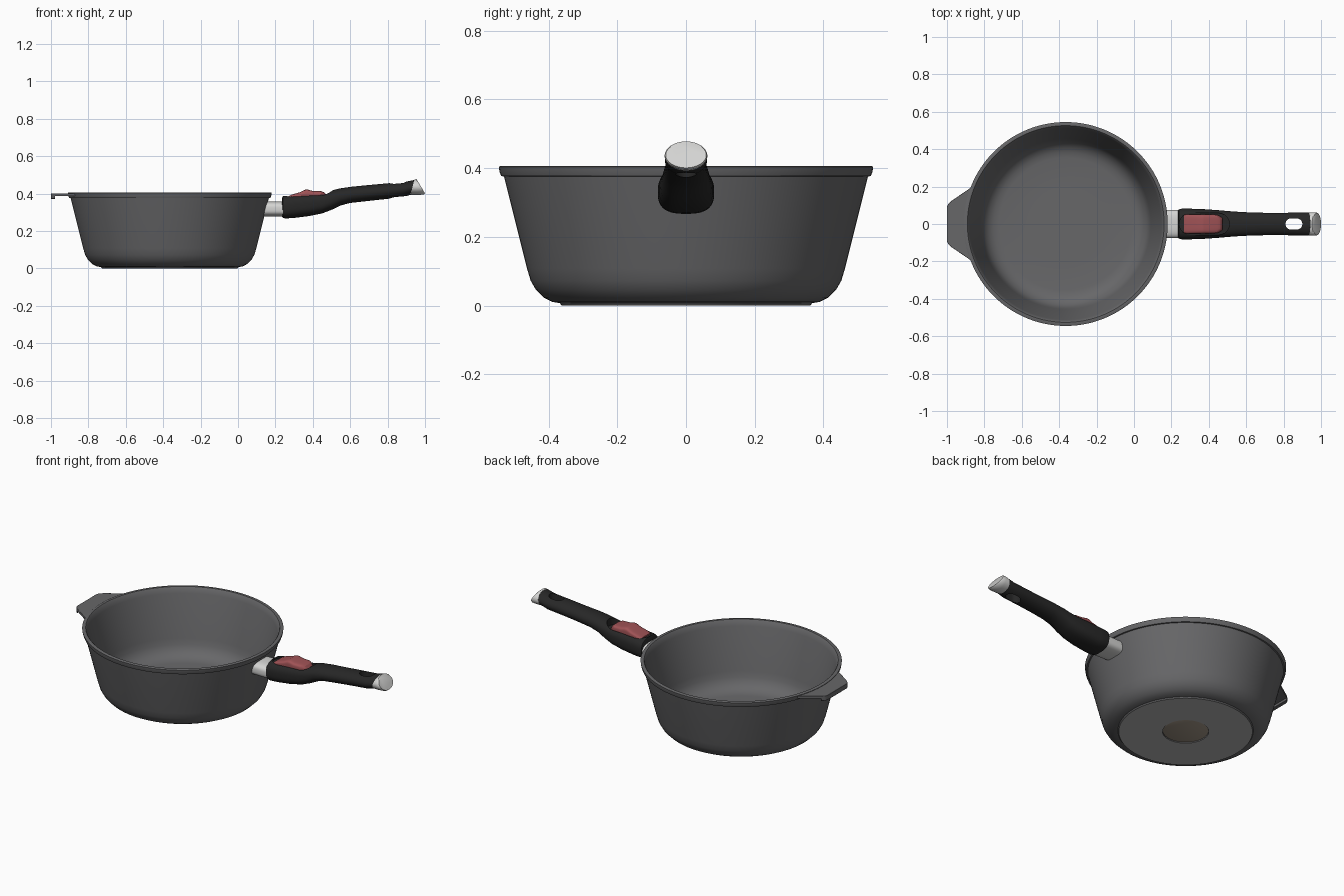
import bpy, bmesh, math

if "Cube" in bpy.data.objects:
    bpy.data.objects.remove(bpy.data.objects["Cube"])

CX = -0.365  # pan centre on x


def mat(name, r, g, b):
    m = bpy.data.materials.new(name)
    m.diffuse_color = (r, g, b, 1)
    m.use_nodes = True
    m.node_tree.nodes["Principled BSDF"].inputs["Base Color"].default_value = m.diffuse_color
    return m


PAN = mat("dark_grey_coating", 0.135, 0.135, 0.14)
BLACK = mat("black_grip", 0.02, 0.02, 0.02)
RED = mat("red_button", 0.35, 0.085, 0.092)
METAL = mat("light_grey_metal", 0.66, 0.66, 0.65)
BASE = mat("grey_base_metal", 0.43, 0.43, 0.43)
BROWN = mat("brown_grey_base", 0.34, 0.285, 0.225)


def smooth(ob, angle=35):
    bpy.ops.object.select_all(action='DESELECT')
    bpy.context.view_layer.objects.active = ob
    ob.select_set(True)
    bpy.ops.object.shade_smooth_by_angle(angle=math.radians(angle))


def finish(bm, name, material, angle=35):
    bmesh.ops.recalc_face_normals(bm, faces=bm.faces)
    me = bpy.data.meshes.new(name)
    bm.to_mesh(me)
    bm.free()
    ob = bpy.data.objects.new(name, me)
    bpy.context.collection.objects.link(ob)
    me.materials.append(material)
    smooth(ob, angle)
    return ob


def skin(bm, rings):
    n = len(rings[0])
    for a, b in zip(rings, rings[1:]):
        for i in range(n):
            j = (i + 1) % n
            bm.faces.new((a[i], a[j], b[j], b[i]))
    bm.faces.new(rings[0])
    bm.faces.new(rings[-1])


def lathe(name, profile, material, n=128):
    bm = bmesh.new()
    rings = [[bm.verts.new((CX + r * math.cos(2 * math.pi * i / n),
                            r * math.sin(2 * math.pi * i / n), z)) for i in range(n)]
             for r, z in profile]
    skin(bm, rings)
    return finish(bm, name, material)


def loft(name, sections, material, n=48, angle=35):
    """Sections along x: (x bottom, z bottom, x top, z top, half width, roundness power)."""
    bm = bmesh.new()
    rings = []
    for xb, zb, xt, zt, w, power in sections:
        ring = []
        for i in range(n):
            a = 2 * math.pi * (i + 0.5) / n
            c, s = math.cos(a), math.sin(a)
            y = w * math.copysign(abs(c) ** (2 / power), c)
            t = (math.copysign(abs(s) ** (2 / power), s) + 1) / 2
            ring.append(bm.verts.new((xb + (xt - xb) * t, y, zb + (zt - zb) * t)))
        rings.append(ring)
    skin(bm, rings)
    return finish(bm, name, material, angle)


def slot(x0, x1, w, z0, z1, n=16):
    """Round-ended prism used as a cutter."""
    bm = bmesh.new()
    pts = []
    for cx, start in ((x1 - w, -math.pi / 2), (x0 + w, math.pi / 2)):
        for i in range(n + 1):
            a = start + math.pi * i / n
            pts.append((cx + w * math.cos(a), w * math.sin(a)))
    skin(bm, [[bm.verts.new((x, y, z)) for x, y in pts] for z in (z0, z1)])
    return finish(bm, "cutter", BLACK)


def cut(ob, cutter):
    m = ob.modifiers.new("cut", 'BOOLEAN')
    m.operation, m.solver, m.object = 'DIFFERENCE', 'EXACT', cutter
    bpy.context.view_layer.objects.active = ob
    bpy.ops.object.modifier_apply(modifier=m.name)
    bpy.data.objects.remove(cutter)
    smooth(ob)


# Pan: recessed base, outer wall, rim, inner wall, floor
pan = lathe("pan_body", [
    (0.125, 0.008), (0.125, 0.0), (0.362, 0.0), (0.367, 0.007), (0.39, 0.011), (0.415, 0.024),
    (0.437, 0.046), (0.452, 0.072), (0.463, 0.108), (0.53, 0.376), (0.538, 0.377),
    (0.543, 0.39), (0.545, 0.404), (0.541, 0.406), (0.526, 0.406), (0.522, 0.402),
    (0.512, 0.372), (0.455, 0.13), (0.447, 0.095), (0.432, 0.066), (0.41, 0.045),
    (0.385, 0.033), (0.355, 0.028), (0.2, 0.027)], PAN)
# Bare metal underside
pan.data.materials.append(BASE)
for f in pan.data.polygons:
    if max(pan.data.vertices[v].co.z for v in f.vertices) < 0.0085 and f.normal.z < -0.9:
        f.material_index = 1

# Base medallion set in the recess
lathe("base_medallion", [(0.123, 0.010), (0.123, 0.005), (0.118, 0.003)], BROWN, 64)


# Side grip: tapered plate meeting the rim, with a lip under its outer edge
def plate(name, pts, z0, z1):
    bm = bmesh.new()
    skin(bm, [[bm.verts.new((x, y, z)) for x, y in pts] for z in (z0, z1)])
    ob = finish(bm, name, PAN)
    b = ob.modifiers.new("soft_edge", 'BEVEL')
    b.width, b.segments = 0.002, 2


half = [(-0.867, 0.198), (-0.978, 0.122), (-0.993, 0.108), (-1.0, 0.092)]
mirrored = [(x, -y) for x, y in reversed(half)]
arc = [(CX - 0.533 * math.cos(math.radians(a)), 0.533 * math.sin(math.radians(a)))
       for a in range(-21, 22, 3)]
plate("side_grip", half + mirrored + arc, 0.386, 0.401)
plate("side_grip_lip", half[1:] + mirrored[:-1] + [(-0.978, -0.09), (-0.978, 0.09)],
      0.372, 0.392)

# Metal bracket between the wall and the handle
loft("handle_bracket", [
    (0.126, 0.278, 0.146, 0.358, 0.074, 3), (0.2, 0.278, 0.2, 0.358, 0.076, 3),
    (0.26, 0.278, 0.26, 0.358, 0.076, 3)], METAL)

# Grip
grip = loft("handle_grip", [
    (0.236, 0.276, 0.236, 0.378, 0.072, 2.7), (0.24, 0.27, 0.24, 0.386, 0.078, 2.7),
    (0.255, 0.267, 0.255, 0.39, 0.082, 2.7), (0.30, 0.27, 0.30, 0.394, 0.082, 2.7),
    (0.38, 0.28, 0.38, 0.40, 0.079, 2.7), (0.45, 0.294, 0.45, 0.406, 0.074, 2.6),
    (0.50, 0.313, 0.49, 0.414, 0.070, 2.4), (0.55, 0.337, 0.54, 0.427, 0.066, 2.2),
    (0.60, 0.350, 0.60, 0.436, 0.063, 2.1), (0.70, 0.361, 0.70, 0.446, 0.060, 2),
    (0.80, 0.372, 0.80, 0.455, 0.060, 2), (0.88, 0.380, 0.89, 0.462, 0.061, 2),
    (0.922, 0.394, 0.943, 0.473, 0.061, 2)], BLACK)
cut(grip, slot(0.81, 0.90, 0.030, 0.3, 0.6))      # hanging hole
cut(grip, slot(0.243, 0.51, 0.058, 0.376, 0.6))   # button pocket

# Slanted metal end cap
loft("handle_end_cap", [
    (0.922, 0.393, 0.943, 0.474, 0.062, 2), (0.96, 0.392, 0.948, 0.477, 0.062, 2),
    (0.992, 0.395, 0.952, 0.478, 0.062, 2), (1.0, 0.401, 0.956, 0.475, 0.059, 2)], METAL)

# Release button with a raised thumb ridge
loft("release_button", [
    (0.266, 0.35, 0.266, 0.384, 0.049, 5), (0.285, 0.35, 0.285, 0.394, 0.051, 5),
    (0.33, 0.35, 0.33, 0.407, 0.051, 5), (0.36, 0.35, 0.36, 0.421, 0.051, 5),
    (0.375, 0.35, 0.375, 0.421, 0.051, 5), (0.40, 0.35, 0.40, 0.414, 0.051, 5),
    (0.445, 0.35, 0.445, 0.413, 0.049, 5), (0.462, 0.35, 0.462, 0.406, 0.040, 5),
    (0.474, 0.35, 0.474, 0.392, 0.030, 5)], RED, 32, 25)
